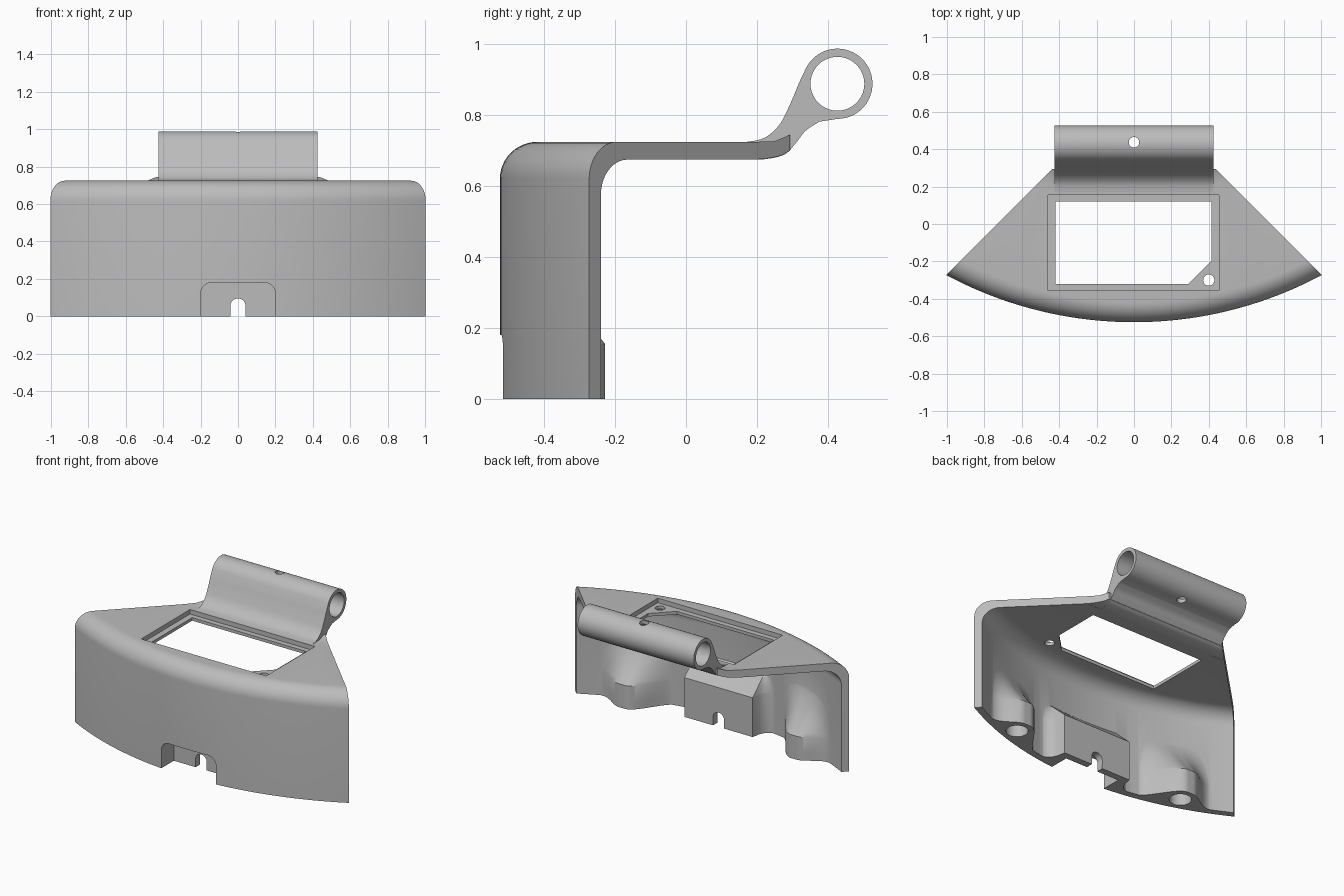
import bpy, bmesh, math
from mathutils import Vector

cube = bpy.data.objects.get("Cube")
if cube:
    bpy.data.objects.remove(cube)

ARC_Y = 1.6                      # centre of the curved wall
R_OUT, R_IN = 2.125, 2.08
TOP, UNDER = 0.725, 0.675

grey = bpy.data.materials.new("plain grey")
grey.use_nodes = True
grey.diffuse_color = (0.5, 0.5, 0.5, 1)
grey.node_tree.nodes["Principled BSDF"].inputs["Base Color"].default_value = (0.5, 0.5, 0.5, 1)


def loft(name, rings):
    """Closed solid through a series of equal-length loops."""
    bm = bmesh.new()
    loops = [[bm.verts.new(p) for p in ring] for ring in rings]
    n = len(loops[0])
    for a, b in zip(loops, loops[1:]):
        for i in range(n):
            j = (i + 1) % n
            bm.faces.new((a[i], a[j], b[j], b[i]))
    bm.faces.new(loops[0])
    bm.faces.new(loops[-1])
    bmesh.ops.recalc_face_normals(bm, faces=bm.faces)
    mesh = bpy.data.meshes.new(name)
    bm.to_mesh(mesh)
    bm.free()
    mesh.materials.append(grey)
    obj = bpy.data.objects.new(name, mesh)
    bpy.context.collection.objects.link(obj)
    return obj


def prism(name, outline, axis, lo, hi):
    """Extrude a 2D outline along one axis."""
    place = {"x": lambda u, v, t: (t, u, v),
             "y": lambda u, v, t: (u, t, v),
             "z": lambda u, v, t: (u, v, t)}[axis]
    return loft(name, [[place(u, v, t) for u, v in outline] for t in (lo, hi)])


def arc(cu, cv, r, start, end, steps=12):
    angles = [math.radians(start + (end - start) * i / steps) for i in range(steps + 1)]
    return [(cu + r * math.cos(a), cv + r * math.sin(a)) for a in angles]


def circle(cu, cv, r, steps=40):
    return arc(cu, cv, r, 0, 360, steps)[:-1]


def box(x0, x1, y0, y1):
    return [(x0, y0), (x1, y0), (x1, y1), (x0, y1)]


def arch(half, height, r):
    """Doorway outline with rounded top corners."""
    return ([(-half, -0.1), (half, -0.1)] + arc(half - r, height - r, r, 0, 90)
            + arc(r - half - 0.0005, height - r, r, 90, 180))


def smooth_path(pts, steps=6):
    """Catmull-Rom curve through the points."""
    p = [Vector(q) for q in [pts[0]] + pts + [pts[-1]]]
    out = []
    for a, b, c, d in zip(p, p[1:], p[2:], p[3:]):
        for i in range(steps):
            t = i / steps
            q = b + (c - a) * t / 2 + (a * 2 - b * 5 + c * 4 - d) * t * t / 2 \
                + (b * 3 - a - c * 3 + d) * t ** 3 / 2
            out.append((q.x, q.y))
    return out + [pts[-1]]


def combine(target, tool, operation):
    """Apply a boolean and discard the tool."""
    mod = target.modifiers.new("cut", "BOOLEAN")
    mod.operation = operation
    mod.solver = "EXACT"
    mod.object = tool
    tool.hide_render = True
    bpy.context.view_layer.objects.active = target
    bpy.ops.object.modifier_apply(modifier=mod.name)
    bpy.data.objects.remove(tool)


def wedge(back):
    """Plan outline with 45 degree sides, used for trimming."""
    edge = 0.73
    return prism("trim", [(edge - back, back), (back - edge, back),
                          (-edge - 0.8, -0.8), (edge + 0.8, -0.8)], "z", 0, 1.5)


def wall_y(x, r):
    return ARC_Y - math.sqrt(r * r - x * x)


def bulge(name, cx, half, back, plan, z_full, z_end, power):
    """Thickening on the inner wall that fades out with height."""
    xs = [cx - half + half * i / 35 for i in range(71)]
    heights = [-0.05, 0.05] + [z_full + (z_end - z_full) * i / 14 for i in range(15)]
    rings = []
    for z in heights:
        fade = 1 - max(0, (z - z_full) / (z_end - z_full))
        ring = [(x, wall_y(x, 2.105), z) for x in xs]
        for x in reversed(xs):
            y = wall_y(x, 2.085)
            ring.append((x, y + (back - y) * plan(abs(x - cx)) * fade ** power, z))
        rings.append(ring)
    return loft(name, rings)


def boss_plan(u):
    t = min(1, max(0, (u - 0.02) / 0.22))
    return 1 - t * t * (3 - 2 * t)


def housing_plan(u):
    t = min(1, max(0, (u - 0.2501) / 0.1))
    return 1 - math.sqrt(1 - (1 - t) ** 2) if t > 0 else 1


# Curved front wall turning into the flat top plate
section = ([(R_OUT, -0.05)] + arc(R_OUT - 0.105, TOP - 0.105, 0.105, 0, 90)
           + [(1.2, TOP), (1.2, UNDER)]
           + arc(R_IN - 0.1, UNDER - 0.1, 0.1, 90, 0) + [(R_IN, -0.05)])
turns = [-0.62 + 1.24 * i / 64 for i in range(65)]
body = loft("cover_body", [[(r * math.sin(a), ARC_Y - r * math.cos(a), z) for r, z in section]
                           for a in turns])

# Cable housing and two screw bosses inside the wall
combine(body, bulge("cable_housing", 0, 0.35, -0.34, housing_plan, 0.26, 0.38, 1), "UNION")
for side in (-1, 1):
    combine(body, bulge("screw_boss", side * 0.63, 0.25, -0.228, boss_plan, 0.155, 0.43, 1.5),
            "UNION")
combine(body, wedge(0.2), "INTERSECT")

# Upturned rear lip of the plate
lip = prism("rear_lip", [(0.18, 0.7245), (0.25, 0.727), (0.293, 0.745), (0.293, 0.7),
                         (0.265, 0.685), (0.22, 0.6765), (0.18, 0.6755)], "x", -0.6, 0.6)
combine(lip, wedge(0.4), "INTERSECT")
combine(body, lip, "UNION")

# Hinge neck and barrel
HY, HZ = 0.427, 0.889
neck_top = smooth_path([(0.165, 0.7242), (0.22, 0.736), (0.263, 0.773), (0.293, 0.83), (0.318, 0.89)])
neck_under = smooth_path([(0.376, 0.782), (0.337, 0.756), (0.31, 0.722), (0.277, 0.689),
                          (0.22, 0.676), (0.165, 0.6758)])
hinge = prism("hinge", neck_top + arc(HY, HZ, 0.099, 155, -90, 40) + neck_under,
              "x", -0.425, 0.425)
combine(body, hinge, "UNION")

# Openings: hinge bore, pin hole, window, screw holes, cable notch
window = [(-0.42, -0.32), (0.29, -0.32), (0.415, -0.195), (0.415, 0.12), (-0.42, 0.12)]
cutters = [
    prism("bore", circle(HY, HZ, 0.076), "x", -0.6, 0.6),
    prism("pin_hole", circle(0, 0.437, 0.028, 24), "z", 0.74, 1.1),
    prism("window_recess", box(-0.46, 0.455, -0.355, 0.155), "z", 0.695, 0.9),
    prism("window", window, "z", 0.6, 0.9),
    prism("small_hole", circle(0.4, -0.3, 0.03, 24), "z", 0.55, 0.9),
    prism("cable_recess", arch(0.2, 0.18, 0.06), "y", -0.7, -0.385),
    prism("cable_slot", arch(0.04, 0.095, 0.039), "y", -0.7, -0.2),
]
for side in (-1, 1):
    cutters.append(prism("screw_hole", circle(side * 0.63, -0.325, 0.066), "z", -0.1, 0.14))
for cutter in cutters:
    combine(body, cutter, "DIFFERENCE")

# Smooth curves, crisp edges
bpy.ops.object.select_all(action="DESELECT")
body.select_set(True)
bpy.context.view_layer.objects.active = body
bpy.ops.object.shade_smooth_by_angle(angle=math.radians(30))
